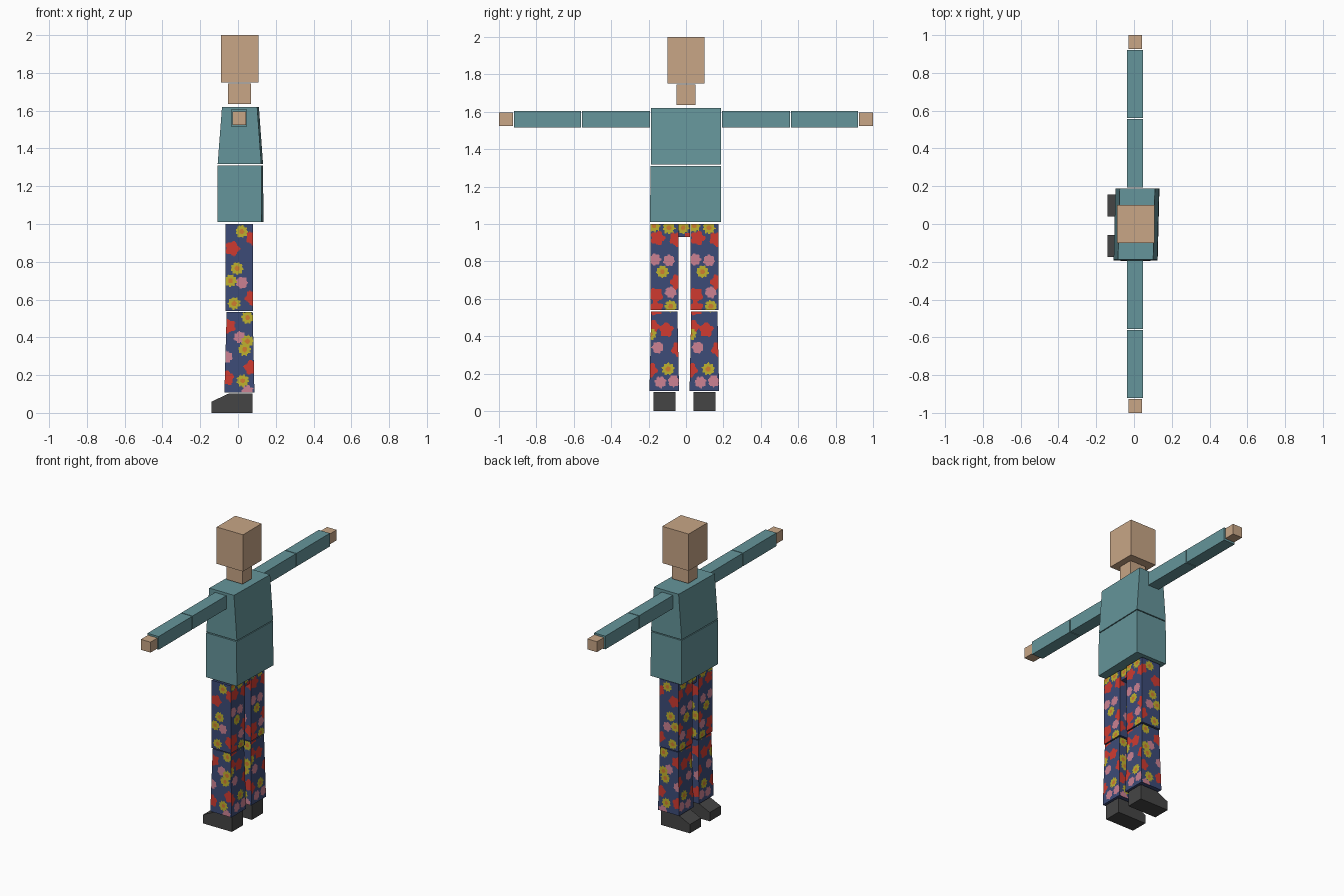
import bpy, bmesh, math
from mathutils import Vector

if "Cube" in bpy.data.objects:
    bpy.data.objects.remove(bpy.data.objects["Cube"])

def material(name, rgb):
    m = bpy.data.materials.new(name)
    m.diffuse_color = (*rgb, 1)
    m.use_nodes = True
    m.node_tree.nodes["Principled BSDF"].inputs["Base Color"].default_value = m.diffuse_color
    return m

SKIN = material("skin", (0.58, 0.38, 0.24))
TEAL = material("teal_shirt", (0.13, 0.30, 0.325))
SHOE = material("dark_shoe", (0.06, 0.06, 0.06))
FABRIC = [material("navy", (0.046, 0.07, 0.185)), material("red", (0.62, 0.042, 0.03)),
          material("yellow", (0.51, 0.44, 0.028)), material("pink", (0.60, 0.22, 0.29)),
          material("orange", (0.62, 0.20, 0.03))]
NAVY, RED, YELLOW, PINK, ORANGE = range(5)

# flowers on the wide faces (position across the leg, height)
WIDE = {
    RED: [(.04, .925), (.14, .92), (.03, .62), (.145, .69), (.03, .55), (.085, .435),
          (.01, .45), (.0, .22), (.15, .33)],
    YELLOW: [(.02, .99), (.10, .98), (.065, .745), (.11, .56), (.0, .41), (.095, .225)],
    PINK: [(.025, .81), (.1, .805), (.11, .635), (.04, .34), (.055, .155), (.125, .16)],
}
# flowers on the side faces (x, height)
SIDE = {
    RED: [(-.03, .87), (.08, .925), (.075, .61), (-.05, .46), (.07, .24), (-.06, .185)],
    YELLOW: [(.02, .96), (-.005, .765), (-.04, .70), (-.02, .58), (.05, .505),
             (.035, .335), (.05, .38), (.025, .17)],
    PINK: [(.02, .69), (.01, .40), (-.06, .295), (.05, .115)],
}
PETALS = {RED: (.036, 5, .14), YELLOW: (.031, 9, .12), PINK: (.030, 7, .10)}

def flower_colour(u, z, table):
    for colour in (YELLOW, RED, PINK):
        radius, count, wave = PETALS[colour]
        for i, (fu, fz) in enumerate(table[colour]):
            du, dz = u - fu, z - fz
            d = math.hypot(du, dz)
            if d < radius * (1 + wave * math.cos(count * math.atan2(dz, du) + i)):
                return ORANGE if colour == YELLOW and d < .013 else colour
    return NAVY

def finish(name, bm, mats):
    bmesh.ops.remove_doubles(bm, verts=bm.verts, dist=1e-5)
    bmesh.ops.recalc_face_normals(bm, faces=bm.faces)
    me = bpy.data.meshes.new(name)
    bm.to_mesh(me)
    bm.free()
    for m in mats:
        me.materials.append(m)
    ob = bpy.data.objects.new(name, me)
    bpy.context.collection.objects.link(ob)
    return ob

def ring(x0, x1, y0, y1, z, shear=0):
    return [Vector((x + shear * y, y, z)) for x, y in ((x0, y0), (x1, y0), (x1, y1), (x0, y1))]

def block(name, low, high, mat):
    """Plain or tapered box between two rings of four corners."""
    bm = bmesh.new()
    a = [bm.verts.new(p) for p in low]
    b = [bm.verts.new(p) for p in high]
    bm.faces.new(a)
    bm.faces.new(b)
    for i in range(4):
        j = (i + 1) % 4
        bm.faces.new((a[i], a[j], b[j], b[i]))
    return finish(name, bm, [mat])

def box(name, x0, x1, y0, y1, z0, z1, mat):
    return block(name, ring(x0, x1, y0, y1, z0), ring(x0, x1, y0, y1, z1), mat)

def printed_block(name, low, high, centre, cell=.0045):
    """Box whose four sides are finely gridded and coloured with flowers."""
    bm = bmesh.new()
    bm.faces.new([bm.verts.new(p) for p in low])
    bm.faces.new([bm.verts.new(p) for p in high])
    rows = round((high[0].z - low[0].z) / cell)
    for i in range(4):
        j = (i + 1) % 4
        cols = max(2, round((low[i] - low[j]).length / cell))
        grid = [[bm.verts.new(low[i].lerp(low[j], c / cols).lerp(
                 high[i].lerp(high[j], c / cols), r / rows))
                 for c in range(cols + 1)] for r in range(rows + 1)]
        for r in range(rows):
            for c in range(cols):
                f = bm.faces.new((grid[r][c], grid[r][c + 1], grid[r + 1][c + 1], grid[r + 1][c]))
                p = f.calc_center_median()
                if i % 2:
                    f.material_index = flower_colour(p.y - centre + .075, p.z, WIDE)
                else:
                    f.material_index = flower_colour(p.x, p.z, SIDE)
    return finish(name, bm, FABRIC)

# head and neck
box("head", -.09, .108, -.10, .10, 1.75, 2.0, SKIN)
box("neck", -.052, .07, -.05, .05, 1.635, 1.745, SKIN)

# torso, turned very slightly
block("chest", ring(-.103, .128, -.188, .187, 1.317, .025),
      ring(-.080, .106, -.188, .187, 1.62, .025), TEAL)
block("waist", ring(-.103, .130, -.192, .188, 1.01, .025),
      ring(-.103, .128, -.190, .187, 1.311, .025), TEAL)

# arms and hands
for side, s in (("right", -1), ("left", 1)):
    for part, a, b in (("upper_arm", .193, .555), ("forearm", .56, .92)):
        box(f"{side}_{part}", -.037, .047, *sorted((s * a, s * b)), 1.515, 1.605, TEAL)
    box(f"{side}_hand", -.03, .042, *sorted((s * .925, s)), 1.525, 1.596, SKIN)

# legs and shoes
for side, s in (("right", -1), ("left", 1)):
    c = -.009 + .107 * s
    printed_block(f"{side}_thigh", ring(-.065, .08, c - .075, c + .075, .54),
                  ring(-.065, .08, c - .075, c + .075, 1.0), c)
    printed_block(f"{side}_shin", ring(-.072, .087, c - .079, c + .079, .108),
                  ring(-.06, .078, c - .070, c + .070, .533), c)
    bm = bmesh.new()
    profile = ((-.139, 0), (.077, 0), (.077, .102), (-.05, .102), (-.139, .06))
    sole = bm.faces.new([bm.verts.new((x, c - .059, z)) for x, z in profile])
    out = bmesh.ops.extrude_face_region(bm, geom=[sole], use_keep_orig=True)
    bmesh.ops.translate(bm, vec=(0, .118, 0),
                        verts=[v for v in out["geom"] if isinstance(v, bmesh.types.BMVert)])
    finish(f"{side}_shoe", bm, [SHOE])

# hips between the legs
printed_block("hips", ring(-.05, .07, -.040, .022, .93), ring(-.05, .07, -.040, .022, 1.0), -.04)
